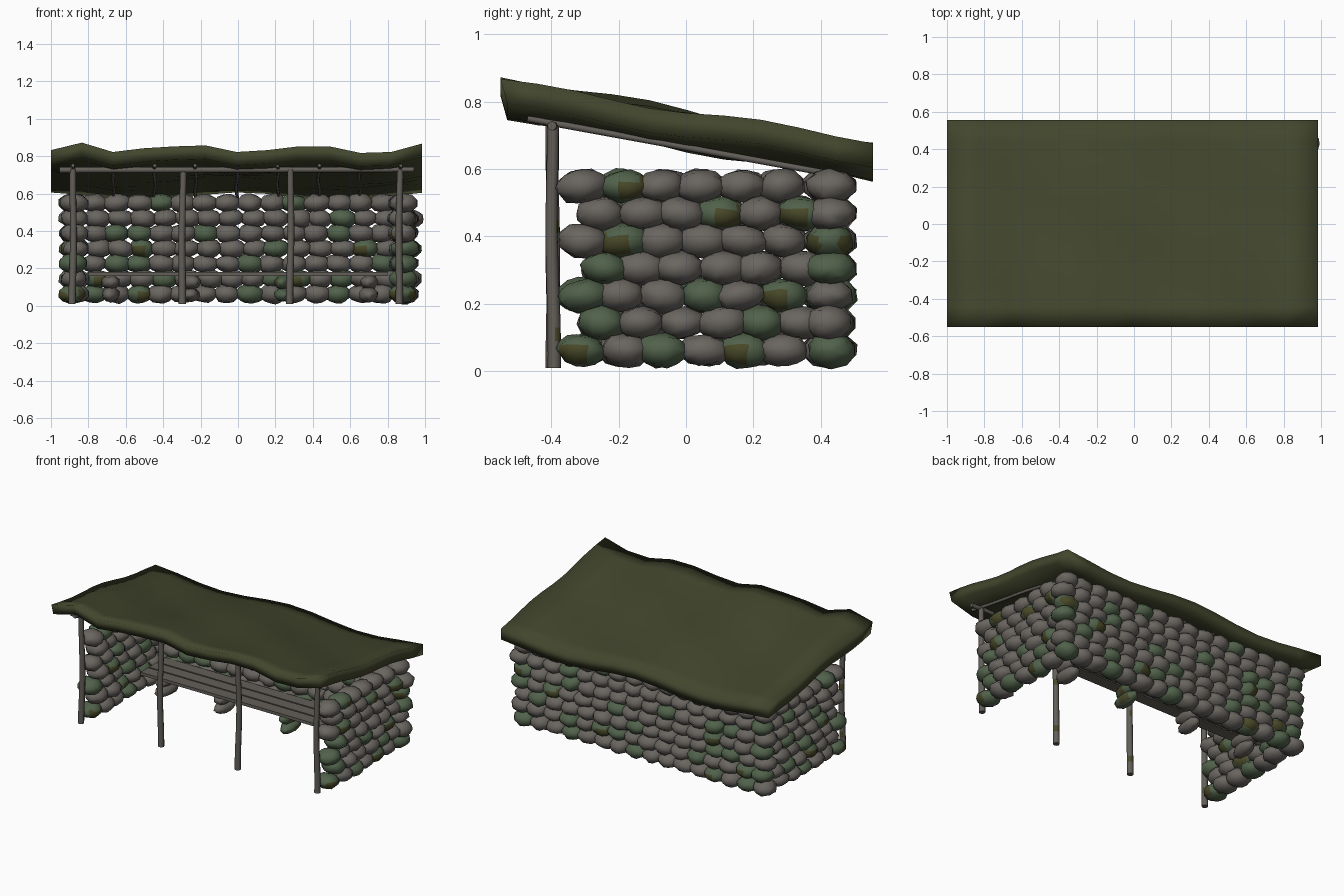
import bpy, bmesh, math, random
from mathutils import Matrix, Vector

random.seed(7)
cube = bpy.data.objects.get("Cube")
if cube:
    bpy.data.objects.remove(cube)


def material(name, rgb):
    m = bpy.data.materials.new(name)
    m.use_nodes = True
    m.diffuse_color = (*rgb, 1)
    m.node_tree.nodes["Principled BSDF"].inputs["Base Color"].default_value = (*rgb, 1)
    return m


GREY = material("grey_sackcloth", (0.142, 0.13, 0.117))
GREEN = material("green_sackcloth", (0.082, 0.122, 0.07))
MOSS = material("olive_patch", (0.066, 0.066, 0.022))
CANVAS = material("olive_canvas", (0.055, 0.062, 0.026))
WOOD = material("weathered_wood", (0.125, 0.115, 0.1))


def finish(name, bm, mats, angle=None):
    mesh = bpy.data.meshes.new(name)
    bmesh.ops.recalc_face_normals(bm, faces=bm.faces)
    for f in bm.faces:
        f.smooth = True
    bm.to_mesh(mesh)
    bm.free()
    for m in mats:
        mesh.materials.append(m)
    ob = bpy.data.objects.new(name, mesh)
    bpy.context.collection.objects.link(ob)
    if angle:
        bpy.ops.object.select_all(action='DESELECT')
        ob.select_set(True)
        bpy.context.view_layer.objects.active = ob
        bpy.ops.object.shade_smooth_by_angle(angle=math.radians(angle))
    return ob


def add_bag(bm, centre, along_x, kind, length=0.146, width=0.148, height=0.102):
    """One plump, lumpy sack; kind: . grey, G green, M green with an olive patch."""
    vary = lambda v: v * random.uniform(0.93, 1.07)
    turn = Matrix.Rotation(random.uniform(-0.12, 0.12), 4, 'Z')
    if along_x:
        turn = turn @ Matrix.Rotation(math.pi / 2, 4, 'Z')
    tilt = Matrix.Rotation(random.uniform(-0.1, 0.1), 4, 'X')
    size = Matrix.Diagonal((vary(width), vary(length), vary(height), 1))
    lay = Matrix.Rotation(math.pi / 2, 4, 'X')
    mat = Matrix.Translation(centre) @ turn @ tilt @ size @ lay
    made = bmesh.ops.create_uvsphere(bm, u_segments=10, v_segments=7, radius=0.5, matrix=mat)
    lump = 0.004
    for v in made["verts"]:
        v.co += Vector([random.uniform(-lump, lump) for _ in range(3)])
    side = random.choice((-1, 1))
    for f in {f for v in made["verts"] for f in v.link_faces}:
        d = f.calc_center_median() - Vector(centre)
        along, across = (d.x, d.y) if along_x else (d.y, d.x)
        patch = kind == "M" and -0.03 < d.z < 0.02 and along * side > -0.01 and abs(across) > 0.03
        f.material_index = 2 if patch else 0 if kind == "." else 1


SACKS = [GREY, GREEN, MOSS]
row_z = lambda r: 0.063 + r * 0.081

# Side walls: one string per row from the bottom, front to back
SIDE_KINDS = {
    "left_sack_wall": (0.885, ["M.G.M.", "G...G.", "G..G.M", "G.....", ".M....", "...M.M", ".M...."]),
    "right_sack_wall": (-0.88, ["M..G..", "..M.G.", "G..G..", ".M..G.", "..G...", "....G.", ".G...."]),
}
for name, (x, rows) in SIDE_KINDS.items():
    bm = bmesh.new()
    for r, kinds in enumerate(rows):
        start = -0.25 if r % 2 else -0.305
        for i, kind in enumerate(kinds):
            pos = (x + random.uniform(-0.012, 0.012),
                   start + i * 0.118 + random.uniform(-0.008, 0.008), row_z(r))
            add_bag(bm, pos, False, kind)
    finish(name, bm, SACKS)

# Back wall: one string per row from the bottom, from -x to +x
BACK_KINDS = [
    ".G.M....G...G..G",
    "GM..G....GM.G...",
    "..GG....G.....G.",
    "G..M.....G...M.G",
    "..GG..G.....G..M",
    "G...........G...",
    "....G.....G.....",
]
bm = bmesh.new()
for r, kinds in enumerate(BACK_KINDS):
    for i, kind in enumerate(kinds):
        x = -0.885 + i * 0.1185 + (0.02 if r % 2 else 0)
        pos = (x + random.uniform(-0.006, 0.006), 0.425 + random.uniform(-0.008, 0.008), row_z(r))
        add_bag(bm, pos, True, kind)
finish("back_sack_wall", bm, SACKS)

# Sacks holding up the bench
bm = bmesh.new()
for x, kind in ((-0.68, "."), (-0.25, "."), (0.24, "M"), (0.7, ".")):
    for z in (0.06, 0.125):
        add_bag(bm, (x, 0.215, z), False, kind, length=0.19, width=0.1, height=0.08)
finish("bench_sacks", bm, SACKS)

# Bench planks
bm = bmesh.new()
for y in (0.15, 0.24, 0.33):
    bmesh.ops.create_cube(bm, size=1, matrix=Matrix.Translation((0, y, 0.17))
                          @ Matrix.Diagonal((1.6, 0.08, 0.02, 1)))
finish("bench_planks", bm, [WOOD], 30)


def pole(name, a, b, r1, r2, patch_heights=()):
    """Rough tapered pole between two points, bowed, with mossy patches behind."""
    a, b = Vector(a), Vector(b)
    axis = b - a
    bm = bmesh.new()
    bmesh.ops.create_cone(bm, cap_ends=True, segments=8, radius1=r1, radius2=r2,
                          depth=axis.length)
    sides = [e for e in bm.edges if abs(e.verts[0].co.z - e.verts[1].co.z) > 0.1]
    bmesh.ops.subdivide_edges(bm, edges=sides, cuts=17)
    for v in bm.verts:
        v.co.x += 0.004 * math.sin(v.co.z * 9 + a.x * 5)
    bm.transform(Matrix.Translation((a + b) / 2) @ axis.to_track_quat('Z', 'Y').to_matrix().to_4x4())
    for f in bm.faces:
        c = f.calc_center_median()
        if c.y > a.y + 0.004 and any(abs(c.z - h) < 0.02 for h in patch_heights):
            f.material_index = 1
    return finish(name, bm, [WOOD, MOSS], 50)


# Front posts, front beam and rafters
for i, x in enumerate((-0.88, -0.295, 0.283, 0.865)):
    pole(f"front_post_{i + 1}", (x - 0.005, -0.393, 0.01), (x, -0.397, 0.73),
         0.02, 0.017, (0.11, 0.42))
pole("front_beam", (-0.955, -0.395, 0.725), (0.94, -0.395, 0.728), 0.016, 0.014)
for i in range(9):
    x = -0.885 + i * 0.2195
    pole(f"rafter_{i + 1}", (x, -0.47, 0.75), (x, 0.47, 0.578), 0.01, 0.009)

# Sagging canvas roof: rippled sheet with thick soft edges
FRONT_RIPPLE = [0, 4, -1, 1, 2, 2.5, -1, 0, 2, 2, -1.5, -1, 3.5]
COLS, LINES, THICK = 12, 10, 0.072


def roof_height(i, x, y):
    t = (y + 0.55) / 1.105
    front = 0.01 * FRONT_RIPPLE[i]
    back = 0.022 * math.sin(x * 6 + 1.5)
    middle = 0.014 * math.sin(t * math.pi) * (0.2 + math.sin(x * 5 + t * 9 + 2.5))
    return 0.832 - 0.176 * t + front * (1 - t) + back * t + middle


bm = bmesh.new()
bmesh.ops.create_grid(bm, x_segments=COLS, y_segments=LINES, size=1)
for v in bm.verts:
    i = round((v.co.x + 1) * COLS / 2)
    v.co.x = v.co.x * 0.9925 - 0.0075
    v.co.y = v.co.y * 0.5525 + 0.0025
    v.co.z = roof_height(i, v.co.x, v.co.y) - THICK
top = bmesh.ops.extrude_face_region(bm, geom=bm.faces[:], use_keep_orig=True)
top_verts = {v for v in top["geom"] if isinstance(v, bmesh.types.BMVert)}
for v in bm.verts:
    if v in top_verts:
        v.co.z += THICK
    elif v.co.y < -0.54:
        v.co.y += 0.02
finish("canvas_roof", bm, [CANVAS])
